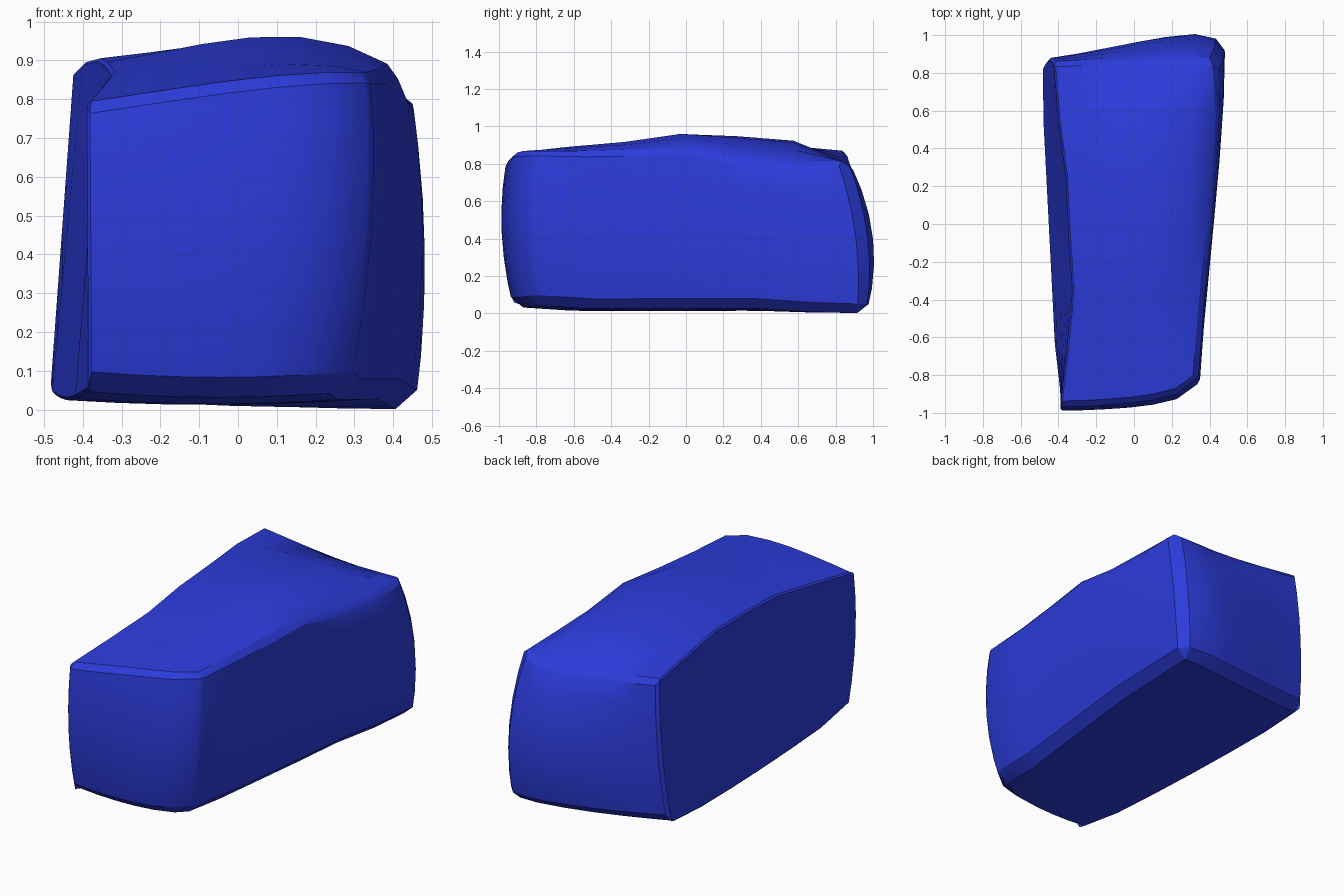
import bpy
import bmesh

default = bpy.data.objects.get("Cube")
if default:
    bpy.data.objects.remove(default, do_unlink=True)

SEGMENTS = 6

# Long corner edges of the stone, front to back: end y values, x and z at each station
top_left = dict(y=(-.965, .86), x=(-.39, -.355, -.325, -.345, -.36, -.40, -.425),
                z=(.79, .83, .87, .895, .905, .895, .87))
top_right = dict(y=(-.81, .86), x=(.34, .36, .385, .41, .435, .45, .445),
                 z=(.87, .865, .87, .88, .82, .80, .82))
bottom_left = dict(y=(-.925, .835), x=(-.385, -.42, -.435, -.45, -.465, -.48, -.483),
                   z=(.05, .03, .025, .025, .03, .04, .06))
bottom_right = dict(y=(-.79, .965), x=(.285, .31, .345, .38, .41, .44, .46),
                    z=(.05, .03, .03, .03, .03, .01, 0))
crown = (.015, .04, .05, .08, .095, .085, -.05)


def station(edge, i):
    front, back = edge["y"]
    return edge["x"][i], front + (back - front) * i / SEGMENTS, edge["z"][i]


def mix(a, b, t):
    return [p + (q - p) * t for p, q in zip(a, b)]


def shape(u, i, v):
    """Blend the four corner edges, then swell each side."""
    s = i / SEGMENTS
    low = mix(station(bottom_left, i), station(bottom_right, i), u)
    high = mix(station(top_left, i), station(top_right, i), u)
    x, y, z = mix(low, high, v)
    across, upward = 4 * u * (1 - u), 4 * v * (1 - v)
    rounded = across ** .5
    x += .03 * u * upward
    y += s * ((.03 + .015 * u) * upward + .09 * u * rounded * (.4 + .6 * upward))
    y -= (1 - s) * (.04 * upward + .09 * rounded * (.2 + .9 * u))
    z += across * (crown[i] * v * (.4 + u) - .015 * (1 - v))
    return x, y, z


def chamfer_weight(a, b):
    """Soft chamfers around the right and base, crisp edges along the left."""
    shared = [a[k] if a[k] == b[k] and a[k] in (0, SEGMENTS) else None for k in range(3)]
    if shared.count(None) > 1:
        return 0
    side, end, level = shared
    if side == 0:
        return .3 if end == SEGMENTS else .15
    if side == SEGMENTS and end == 0:
        return .3
    return .5 if level == SEGMENTS else .9


# Subdivided block bent into the stone
bm = bmesh.new()
bmesh.ops.create_cube(bm, size=1)
bmesh.ops.subdivide_edges(bm, edges=bm.edges[:], cuts=SEGMENTS - 1, use_grid_fill=True)
weights = bm.edges.layers.float.new("bevel_weight_edge")
grid = {v: tuple(round((c + .5) * SEGMENTS) for c in v.co) for v in bm.verts}
for edge in bm.edges:
    edge[weights] = chamfer_weight(*(grid[v] for v in edge.verts))
for vert, (a, i, c) in grid.items():
    vert.co = shape(a / SEGMENTS, i, c / SEGMENTS)
mesh = bpy.data.meshes.new("stone_block")
bm.to_mesh(mesh)
bm.free()
stone = bpy.data.objects.new("stone_block", mesh)
bpy.context.collection.objects.link(stone)

# Chamfered corners with smooth faces
bevel = stone.modifiers.new("chamfer", 'BEVEL')
bevel.limit_method = 'WEIGHT'
bevel.width = .055
bevel.segments = 1
bpy.ops.object.select_all(action='DESELECT')
bpy.context.view_layer.objects.active = stone
stone.select_set(True)
bpy.ops.object.modifier_apply(modifier=bevel.name)
bpy.ops.object.shade_smooth_by_angle()

# Blue surface
blue = bpy.data.materials.new("blue")
blue.use_nodes = True
colour = (.025, .045, .72, 1)
blue.diffuse_color = colour
blue.node_tree.nodes["Principled BSDF"].inputs["Base Color"].default_value = colour
stone.data.materials.append(blue)
